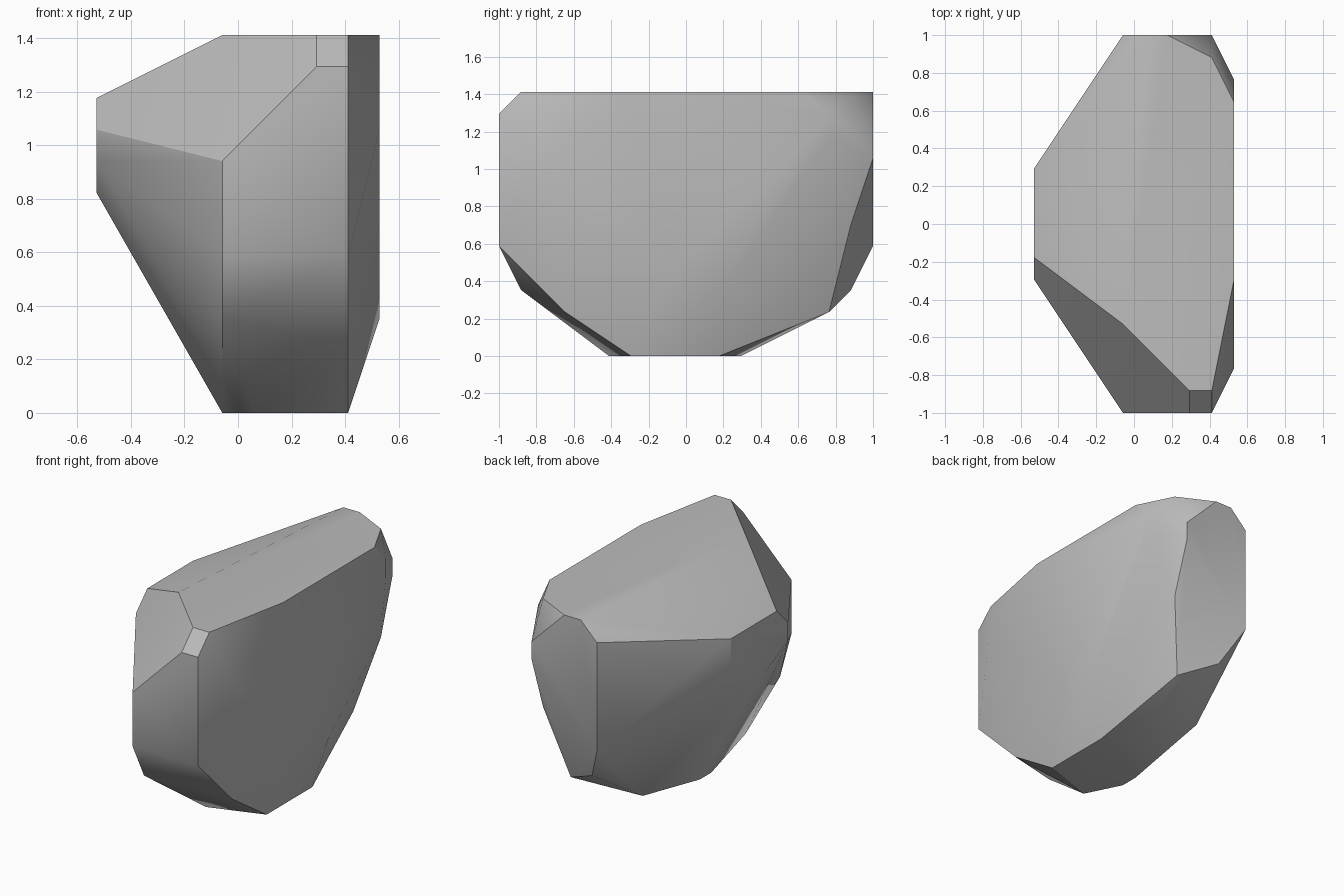
import bpy
import bmesh
import math

default_cube = bpy.data.objects.get("Cube")
if default_cube:
    bpy.data.objects.remove(default_cube, do_unlink=True)

# Stone colour
stone = bpy.data.materials.new("stone_grey")
stone.use_nodes = True
grey = (0.5, 0.5, 0.5, 1)
stone.diffuse_color = grey
stone.node_tree.nodes["Principled BSDF"].inputs["Base Color"].default_value = grey

# Corners of each chiselled side, counted in steps of a coarse carving grid
SIZE = (9, 17, 12)
STEP = 2 / max(SIZE)
front_side = [(7, 0, 11), (8, 0, 11), (8, 0, 5), (4, 0, 5), (4, 0, 8)]
back_side = [(4, 17, 5), (4, 17, 11), (5, 17, 12), (6, 17, 12), (8, 17, 10), (8, 17, 9)]
top_side = [(4, 4, 12), (7, 1, 12), (8, 1, 12), (9, 6, 12), (9, 14, 12), (8, 16, 12)]
wide_side = [(9, 2, 9), (9, 8, 4), (9, 10, 3), (9, 15, 10), (9, 15, 11)]
narrow_side = [(0, 7, 10), (0, 11, 10), (0, 11, 8), (0, 9, 7), (0, 8, 7), (0, 6, 8), (0, 6, 9)]
bottom_side = [(4, 7, 0), (4, 8, 0), (6, 11, 0), (8, 10, 0), (8, 6, 0), (5, 5, 0)]
lower_slopes = [(4, 1, 3), (4, 4, 1), (8, 3, 2), (4, 13, 1), (7, 15, 2), (5, 16, 3), (8, 16, 6)]


def to_model(corner):
    """Turn grid steps into model units, centred and standing on the ground."""
    x, y, z = corner
    return ((x - SIZE[0] / 2) * STEP, (y - SIZE[1] / 2) * STEP, z * STEP)


# Wrap the corners in a convex boulder and merge flat areas into single faces
bm = bmesh.new()
for side in (front_side, back_side, top_side, wide_side, narrow_side, bottom_side, lower_slopes):
    for corner in side:
        bm.verts.new(to_model(corner))
hull = bmesh.ops.convex_hull(bm, input=bm.verts[:])
loose = [v for v in bm.verts if not v.link_faces]
bmesh.ops.delete(bm, geom=loose, context="VERTS")
bmesh.ops.dissolve_limit(bm, angle_limit=math.radians(1), verts=bm.verts[:], edges=bm.edges[:])
bmesh.ops.recalc_face_normals(bm, faces=bm.faces[:])

mesh = bpy.data.meshes.new("boulder")
bm.to_mesh(mesh)
bm.free()
mesh.materials.append(stone)

boulder = bpy.data.objects.new("boulder", mesh)
bpy.context.collection.objects.link(boulder)

# Soften shallow creases and keep the chiselled edges crisp
bpy.ops.object.select_all(action="DESELECT")
boulder.select_set(True)
bpy.context.view_layer.objects.active = boulder
bpy.ops.object.shade_smooth_by_angle(angle=math.radians(30))
